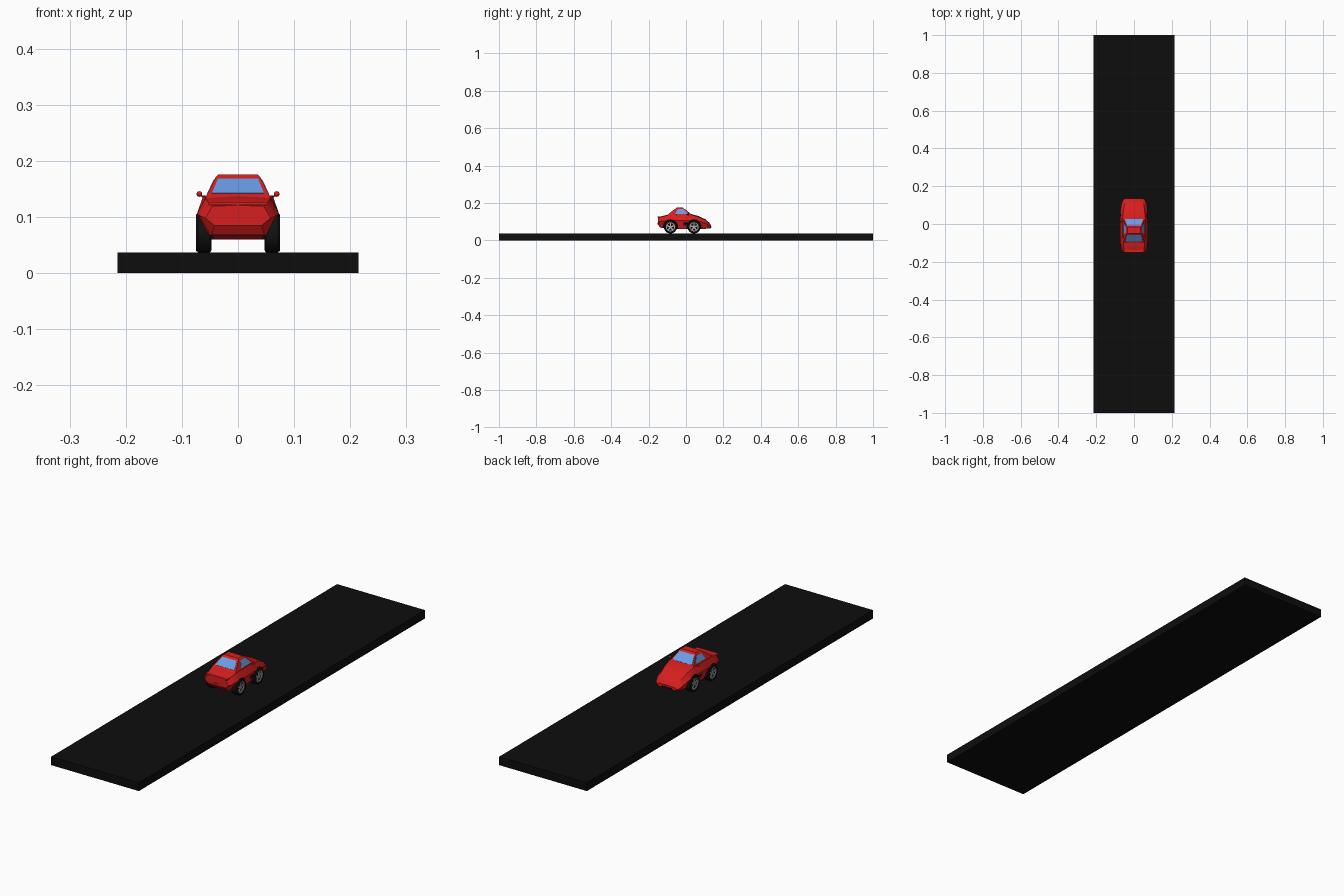
import bpy, bmesh, math
from mathutils import Vector, Matrix

if "Cube" in bpy.data.objects:
    bpy.data.objects.remove(bpy.data.objects["Cube"])


def mat(name, r, g, b):
    m = bpy.data.materials.new(name)
    m.diffuse_color = (r, g, b, 1)
    m.use_nodes = True
    m.node_tree.nodes["Principled BSDF"].inputs["Base Color"].default_value = m.diffuse_color
    return m


ROAD = mat("road black", 0.004, 0.004, 0.004)
RED = mat("paint red", 0.68, 0.013, 0.013)
GLASS = mat("glass blue", 0.14, 0.33, 0.78)
RUBBER = mat("rubber black", 0.006, 0.006, 0.006)
METAL = mat("wheel grey", 0.45, 0.45, 0.45)


def finish(name, bm, *mats, smooth=None):
    bmesh.ops.recalc_face_normals(bm, faces=bm.faces)
    me = bpy.data.meshes.new(name)
    bm.to_mesh(me)
    bm.free()
    for m in mats:
        me.materials.append(m)
    ob = bpy.data.objects.new(name, me)
    bpy.context.collection.objects.link(ob)
    bpy.ops.object.select_all(action='DESELECT')
    ob.select_set(True)
    bpy.context.view_layer.objects.active = ob
    if smooth:
        bpy.ops.object.shade_smooth_by_angle(angle=math.radians(smooth))
    return ob


def box(name, x, y, z, m):
    bm = bmesh.new()
    bmesh.ops.create_cube(bm, size=1)
    for v in bm.verts:
        v.co = Vector([(a + b) / 2 + c * (b - a) for (a, b), c in zip((x, y, z), v.co)])
    return finish(name, bm, m)


def plate(name, quad, u, v, m, t=0.0012):
    """Thin plate over part of a four-cornered face (low-a, low-b, high-b, high-a)."""
    a, b, c, d = [Vector(p) for p in quad]
    n = (b - a).cross(d - a).normalized()
    pts = [a.lerp(b, s).lerp(d.lerp(c, s), r) for s, r in
           ((u[0], v[0]), (u[1], v[0]), (u[1], v[1]), (u[0], v[1]))]
    bm = bmesh.new()
    lo = [bm.verts.new(p - n * t) for p in pts]
    hi = [bm.verts.new(p + n * t) for p in pts]
    bm.faces.new(lo)
    bm.faces.new(hi)
    for i in range(4):
        j = (i + 1) % 4
        bm.faces.new((lo[i], lo[j], hi[j], hi[i]))
    return finish(name, bm, m)


def cylinder_x(bm, r, depth, centre, seg=32):
    bmesh.ops.create_cone(bm, cap_ends=True, segments=seg, radius1=r, radius2=r, depth=depth,
                          matrix=Matrix.Translation(centre) @ Matrix.Rotation(math.pi / 2, 4, 'Y'))


# road slab
box("road", (-0.215, 0.215), (-1, 1), (0, 0.037), ROAD)

# car body: y, then half width and height of sill, belt and shoulder, then crown height
stations = [
    (-0.150, .042, .085, .058, .098, .046, .119, .121),
    (-0.138, .047, .068, .067, .102, .052, .125, .127),
    (-0.100, .055, .063, .073, .106, .058, .134, .137),
    (-0.030, .060, .060, .073, .106, .062, .138, .141),
    (0.030, .060, .060, .073, .106, .060, .136, .140),
    (0.070, .058, .060, .072, .102, .056, .125, .129),
    (0.105, .052, .062, .067, .091, .051, .108, .112),
    (0.125, .045, .063, .059, .078, .045, .090, .094),
    (0.134, .038, .066, .050, .073, .040, .079, .081)]
bm = bmesh.new()
rings = []
for y, wb, zb, w, zm, ws, zs, zt in stations:
    half = [(wb, zb), (w, zm), (ws, zs)]
    ring = half + [(0, zt)] + [(-x, z) for x, z in reversed(half)]
    rings.append([bm.verts.new((x, y, z)) for x, z in ring])
for a, b in zip(rings, rings[1:]):
    for i in range(7):
        j = (i + 1) % 7
        bm.faces.new((a[i], a[j], b[j], b[i]))
bm.faces.new(rings[0])
bm.faces.new(rings[-1])
body = finish("car_body", bm, RED, RUBBER)

# wheel arches cut out of the body, with dark insides
AXLES = (-0.083, 0.043)
bm = bmesh.new()
for y in AXLES:
    for s in (-1, 1):
        cylinder_x(bm, 0.0385, 0.06, (s * 0.074, y, 0.072))
for f in bm.faces:
    f.material_index = 1
cutter = finish("arch_cutter", bm, RED, RUBBER)
cutter.hide_render = True
mod = body.modifiers.new("arches", 'BOOLEAN')
mod.operation, mod.solver, mod.object = 'DIFFERENCE', 'EXACT', cutter
bpy.ops.object.select_all(action='DESELECT')
bpy.context.view_layer.objects.active = body
body.select_set(True)
bpy.ops.object.modifier_apply(modifier="arches")
bpy.ops.object.shade_smooth_by_angle(angle=math.radians(28))
bpy.data.objects.remove(cutter)

# cabin with a slightly crowned roof
base = [(-.059, -.105, .131), (.059, -.105, .131), (.059, .037, .131), (-.059, .037, .131)]
roof = [(-.040, -.054, .171), (.040, -.054, .171), (.040, -.012, .171), (-.040, -.012, .171)]
bm = bmesh.new()
lo = [bm.verts.new(p) for p in base]
hi = [bm.verts.new(p) for p in roof]
bm.faces.new(lo)
top = bm.faces.new(hi)
for i in range(4):
    j = (i + 1) % 4
    bm.faces.new((lo[i], lo[j], hi[j], hi[i]))
bm.normal_update()
bmesh.ops.inset_region(bm, faces=[top], thickness=0.007)
for v in top.verts:
    v.co.z = 0.1755
finish("cabin", bm, RED)

# windows
for i, (name, u, v) in enumerate((("rear_window", (.07, .93), (.27, .92)),
                                  ("right_window", (.30, .88), (.22, .90)),
                                  ("windshield", (.06, .94), (.22, .93)),
                                  ("left_window", (.12, .70), (.22, .90)))):
    j = (i + 1) % 4
    plate(name, (base[i], base[j], roof[j], roof[i]), u, v, GLASS)

# tail lip, number plate and front grille
box("tail_lip", (-.053, .053), (-.152, -.128), (.121, .1265), RED)
box("rear_plate", (-.013, .013), (-.1525, -.149), (.086, .095), RED)
box("front_grille", (-.025, .025), (.132, .1355), (.068, .073), RUBBER)

for s, side in ((-1, "left"), (1, "right")):
    # side intake on the lower door, following the body slope
    q = [(s * .060, -.04, .060), (s * .060, .02, .060), (s * .073, .02, .106), (s * .073, -.04, .106)]
    plate(side + "_intake", q, (.45, .85), (.45, .75), RUBBER)

    # door mirror: ball on a thin stalk
    bm = bmesh.new()
    bmesh.ops.create_uvsphere(bm, u_segments=12, v_segments=8, radius=0.005,
                              matrix=Matrix.Translation((s * .069, .012, .141)))
    a, b = Vector((s * .058, .012, .132)), Vector((s * .069, .012, .141))
    rot = (b - a).to_track_quat('Z', 'Y').to_matrix().to_4x4()
    bmesh.ops.create_cone(bm, cap_ends=True, segments=8, radius1=.0015, radius2=.0015,
                          depth=(b - a).length, matrix=Matrix.Translation((a + b) / 2) @ rot)
    finish(side + "_mirror", bm, RED, smooth=40)

    for y, end in zip(AXLES, ("rear", "front")):
        # tyre: lathed profile of (x, radius), recessed on the outside
        prof = [(.047, 0), (.047, .031), (.050, .035), (.071, .035), (.075, .032),
                (.075, .024), (.070, .023), (.070, 0)]
        bm = bmesh.new()
        vs = [bm.verts.new((s * x, y, .072 + r)) for x, r in prof]
        es = [bm.edges.new(p) for p in zip(vs, vs[1:])]
        bmesh.ops.spin(bm, geom=vs + es, cent=(0, y, .072), axis=(1, 0, 0),
                       angle=2 * math.pi, steps=32)
        bmesh.ops.remove_doubles(bm, verts=bm.verts, dist=1e-5)
        finish(f"{side}_{end}_tyre", bm, RUBBER, smooth=35)

        # rim: outer ring, hub and five spokes
        bm = bmesh.new()
        vs = [bm.verts.new((s * x, y, .072 + r)) for x, r in
              ((.069, .024), (.0745, .024), (.0745, .020), (.069, .020))]
        es = [bm.edges.new((vs[k], vs[(k + 1) % 4])) for k in range(4)]
        bmesh.ops.spin(bm, geom=vs + es, cent=(0, y, .072), axis=(1, 0, 0),
                       angle=2 * math.pi, steps=32)
        bmesh.ops.remove_doubles(bm, verts=bm.verts, dist=1e-5)
        cylinder_x(bm, .006, .006, (s * .072, y, .072), 16)
        for k in range(5):
            m = (Matrix.Translation((s * .0715, y, .072)) @ Matrix.Rotation(k * math.tau / 5, 4, 'X')
                 @ Matrix.Translation((0, 0, .012)) @ Matrix.Diagonal((.005, .007, .02, 1)))
            bmesh.ops.create_cube(bm, size=1, matrix=m)
        finish(f"{side}_{end}_rim", bm, METAL, smooth=35)
